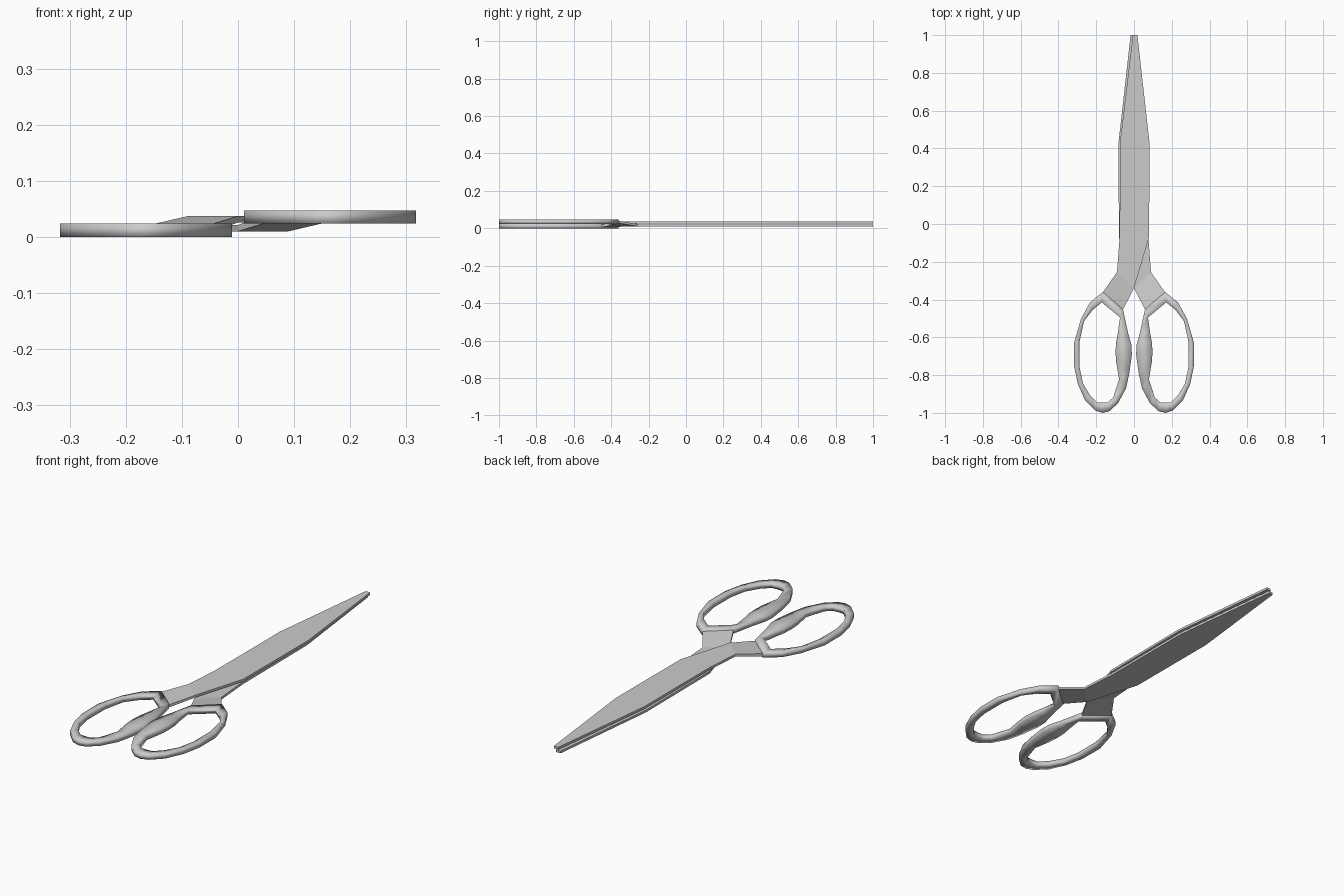
import bpy, bmesh, math

TOP = 0.047  # full height; the second half is the first one turned over


def make(name, rings, closed, smooth):
    """Skin a list of four-point cross-sections, as a loop or a capped strip."""
    bm = bmesh.new()
    vs = [[bm.verts.new(p) for p in ring] for ring in rings]
    n = len(vs)
    for i in range(n if closed else n - 1):
        a, b = vs[i], vs[(i + 1) % n]
        for k in range(4):
            bm.faces.new((a[k], a[(k + 1) % 4], b[(k + 1) % 4], b[k]))
    if not closed:
        bm.faces.new(vs[0])
        bm.faces.new(vs[-1])
    bmesh.ops.recalc_face_normals(bm, faces=bm.faces)
    mesh = bpy.data.meshes.new(name)
    bm.to_mesh(mesh)
    bm.free()
    for p in mesh.polygons:
        p.use_smooth = smooth
    ob = bpy.data.objects.new(name, mesh)
    bpy.context.collection.objects.link(ob)
    return ob


def section(l, r, z0, z1):
    return [(*l, z0), (*r, z0), (*r, z1), (*l, z1)]


# Blade and sloping shank: left point, right point, bottom z, top z
blade_rows = [
    ((-0.006, 1.0), (0.018, 1.0), 0.0255, 0.037),
    ((-0.074, 0.43), (0.082, 0.43), 0.0255, 0.037),
    ((-0.076, -0.07), (0.08, -0.07), 0.0255, 0.037),
    ((-0.09, -0.255), (0.0, -0.34), 0.0255, 0.037),
    ((-0.165, -0.362), (-0.058, -0.452), 0.006, 0.0195),
]

# Finger loop: outer and inner outline, paired point by point
loop_pairs = [
    (-0.165, -0.360, -0.170, -0.415), (-0.233, -0.415, -0.222, -0.458),
    (-0.280, -0.500, -0.265, -0.516), (-0.317, -0.627, -0.288, -0.622),
    (-0.317, -0.754, -0.288, -0.759), (-0.297, -0.849, -0.270, -0.844),
    (-0.259, -0.934, -0.233, -0.907), (-0.206, -0.987, -0.196, -0.944),
    (-0.168, -1.000, -0.168, -0.946), (-0.132, -0.992, -0.138, -0.944),
    (-0.085, -0.950, -0.110, -0.918), (-0.042, -0.870, -0.079, -0.823),
    (-0.024, -0.786, -0.095, -0.728), (-0.011, -0.690, -0.098, -0.675),
    (-0.014, -0.638, -0.095, -0.627), (-0.032, -0.574, -0.085, -0.574),
    (-0.058, -0.452, -0.074, -0.495),
]

for side in ("upper", "lower"):
    blade = make(side + "_blade", [section(*r) for r in blade_rows], False, False)
    handle = make(side + "_blade_handle",
                  [section((a, b), (c, d), 0, 0.0235) for a, b, c, d in loop_pairs],
                  True, True)
    if side == "lower":
        for ob in (blade, handle):
            ob.rotation_euler.y = math.pi
            ob.location.z = TOP
